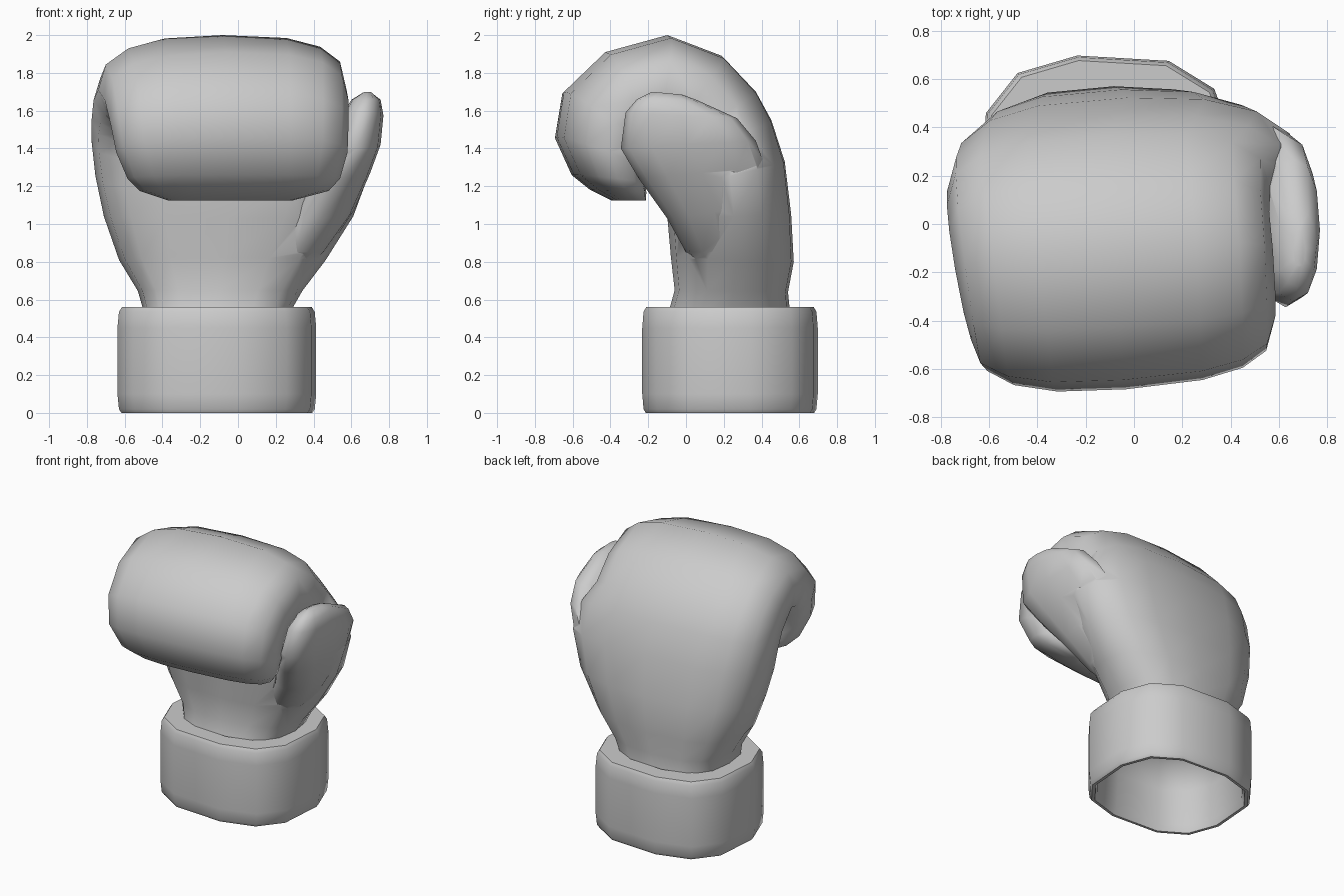
import bpy, bmesh, math

if "Cube" in bpy.data.objects:
    bpy.data.objects.remove(bpy.data.objects["Cube"])

grey = bpy.data.materials.new("plain grey")
grey.diffuse_color = (0.6, 0.6, 0.6, 1)
grey.use_nodes = True
grey.node_tree.nodes["Principled BSDF"].inputs["Base Color"].default_value = grey.diffuse_color


def rounded(angle, power):
    """Point of a unit rounded square at an angle."""
    c, s = math.cos(angle), math.sin(angle)
    return (math.copysign(abs(c) ** (2 / power), c),
            math.copysign(abs(s) ** (2 / power), s))


def smooth(obj, sharp):
    bpy.ops.object.select_all(action='DESELECT')
    obj.select_set(True)
    bpy.context.view_layer.objects.active = obj
    bpy.ops.object.shade_smooth_by_angle(angle=math.radians(sharp))


def loft(name, rings, cap_start, cap_end, sharp=50):
    """Skin a list of point rings and shade the result smooth."""
    bm = bmesh.new()
    loops = [[bm.verts.new(p) for p in ring] for ring in rings]
    for a, b in zip(loops, loops[1:]):
        n = len(a)
        for i in range(n):
            j = (i + 1) % n
            bm.faces.new((a[i], a[j], b[j], b[i]))
    if cap_start:
        bm.faces.new(loops[0][::-1])
    if cap_end:
        bm.faces.new(loops[-1])
    bmesh.ops.recalc_face_normals(bm, faces=bm.faces)
    mesh = bpy.data.meshes.new(name)
    bm.to_mesh(mesh)
    bm.free()
    obj = bpy.data.objects.new(name, mesh)
    bpy.context.collection.objects.link(obj)
    mesh.materials.append(grey)
    smooth(obj, sharp)
    return obj


def section(outer, inner, x0, x1, sides, left, right, shear=0.0):
    """Ring spanning outer to inner (y, z) points and x0 to x1,
    with its own corner roundness on the left and right."""
    ring = []
    for i in range(sides):
        angle = 2 * math.pi * i / sides
        u, v = rounded(angle, right if math.cos(angle) > 0 else left)
        x = (x0 + x1) / 2 + u * (x1 - x0) / 2
        t = (1 + v) / 2
        y = inner[0] + (outer[0] - inner[0]) * t + shear * (x + 0.1)
        z = inner[1] + (outer[1] - inner[1]) * t
        ring.append((x, y, z))
    return ring


# Mitt: rises from the wrist, swells at the thumb root, rolls over the
# knuckles and curls to the palm (outer, inner, left, right, right roundness)
mitt_rings = [
    ((0.55, 0.54), (-0.09, 0.54), -0.50, 0.28, 2.6),
    ((0.54, 0.64), (-0.06, 0.65), -0.53, 0.34, 2.5),
    ((0.57, 0.80), (-0.08, 0.82), -0.63, 0.465, 2.4),
    ((0.555, 1.05), (-0.10, 1.03), -0.71, 0.61, 2.4),
    ((0.52, 1.33), (-0.12, 1.18), -0.755, 0.69, 2.4),
    ((0.45, 1.55), (-0.12, 1.32), -0.775, 0.65, 2.4),
    ((0.37, 1.70), (-0.14, 1.40), -0.775, 0.565, 2.6),
    ((0.19, 1.89), (-0.17, 1.42), -0.765, 0.56, 2.8),
    ((-0.10, 2.00), (-0.20, 1.42), -0.74, 0.575, 2.9),
    ((-0.43, 1.91), (-0.22, 1.40), -0.705, 0.585, 2.9),
    ((-0.65, 1.70), (-0.22, 1.36), -0.675, 0.585, 2.9),
    ((-0.69, 1.46), (-0.23, 1.30), -0.645, 0.58, 2.9),
    ((-0.60, 1.26), (-0.24, 1.22), -0.585, 0.54, 2.9),
    ((-0.50, 1.18), (-0.235, 1.17), -0.52, 0.48, 2.9),
    ((-0.39, 1.125), (-0.23, 1.125), -0.37, 0.29, 2.9),
]
mitt = loft("mitt", [section(o, i, a, b, 16, 2.8 if k < 8 else 2.5, r,
                             0.02 + 0.08 * k / 14)
                     for k, (o, i, a, b, r) in enumerate(mitt_rings)],
            True, True)

# Thumb: flattened pad emerging from the swollen side of the mitt
thumb_rings = [
    ((0.35, 0.70), (0.12, 0.70), 0.05, 0.30),
    ((0.38, 0.86), (0.00, 0.85), 0.16, 0.47),
    ((0.40, 1.10), (-0.10, 1.03), 0.27, 0.61),
    ((0.42, 1.30), (-0.25, 1.24), 0.40, 0.70),
    ((0.37, 1.44), (-0.345, 1.40), 0.50, 0.755),
    ((0.27, 1.56), (-0.32, 1.59), 0.55, 0.77),
    ((0.06, 1.655), (-0.26, 1.66), 0.60, 0.755),
    ((-0.02, 1.685), (-0.18, 1.70), 0.66, 0.71),
]
thumb = loft("thumb", [section(o, i, a, b, 12, 2.3, 2.3)
                       for o, i, a, b in thumb_rings], True, True, 60)

# Merge the thumb into the mitt so the seam shades as one skin
union = mitt.modifiers.new("merge thumb", 'BOOLEAN')
union.operation = 'UNION'
union.solver = 'EXACT'
union.object = thumb
merged = bpy.data.meshes.new_from_object(
    mitt.evaluated_get(bpy.context.evaluated_depsgraph_get()))
mitt.modifiers.clear()
if len(merged.polygons) > 240:
    mitt.data = merged
    bpy.data.objects.remove(thumb)
    smooth(mitt, 60)


# Cuff: hollow rounded band with a closed lining inside
def cuff_ring(scale, z):
    ring = []
    for i in range(12):
        u, v = rounded(math.radians(8 + 30 * i), 2.7)
        ring.append((-0.112 + u * 0.53 * scale, 0.233 + v * 0.468 * scale, z))
    return ring


cuff_profile = [(0.70, 0.56), (0.955, 0.56), (0.985, 0.535), (1.0, 0.45),
                (1.0, 0.10), (0.985, 0.02), (0.96, 0.0), (0.92, 0.0),
                (0.89, 0.05), (0.86, 0.30), (0.74, 0.45), (0.40, 0.52)]
loft("cuff", [cuff_ring(s, z) for s, z in cuff_profile], False, True, 55)
